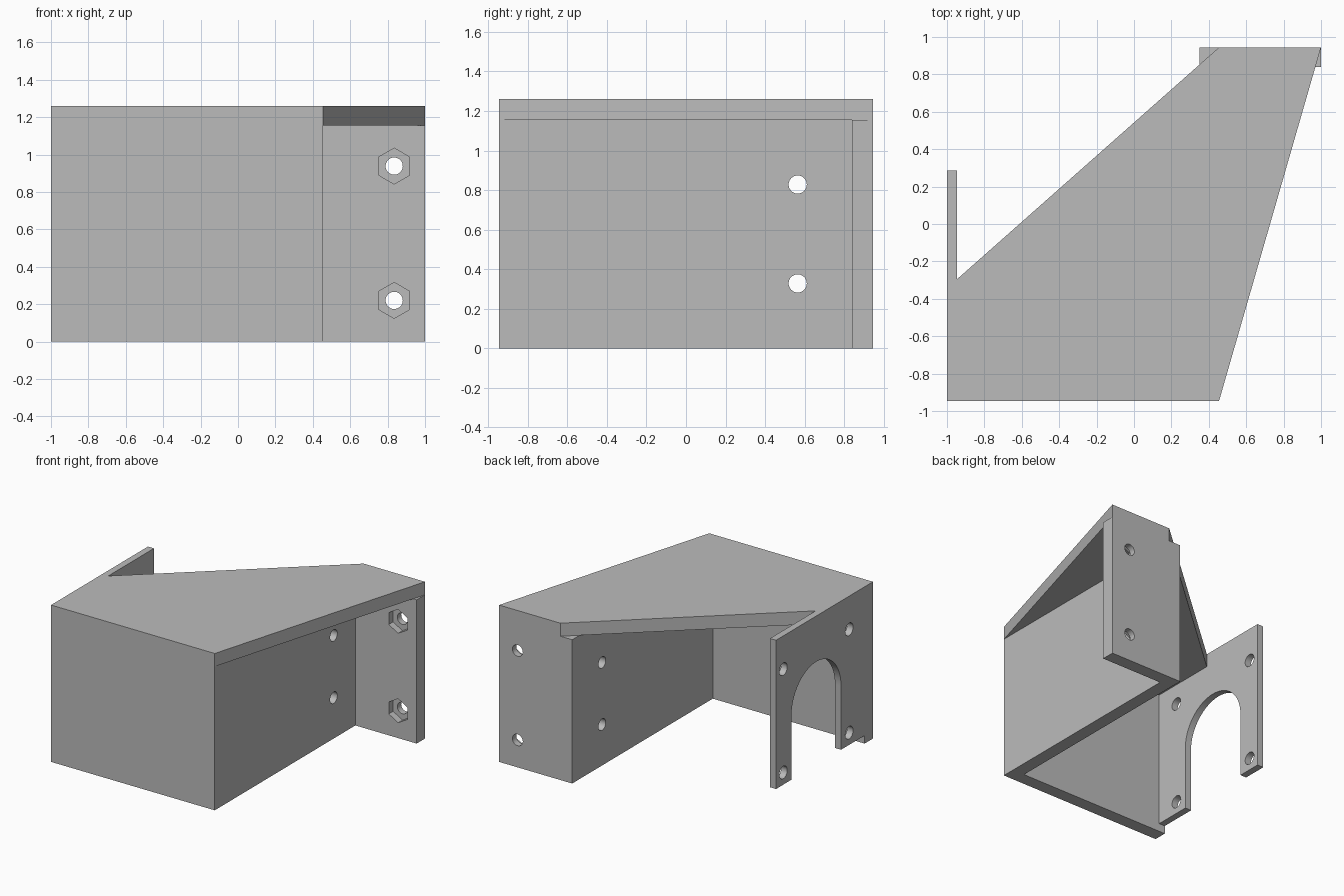
import bpy
import bmesh
from math import cos, sin, pi, radians
from mathutils import Vector

cube = bpy.data.objects.get("Cube")
if cube:
    bpy.data.objects.remove(cube, do_unlink=True)

# One plain grey plastic
grey = bpy.data.materials.new("plain grey")
grey.use_nodes = True
colour = (0.5, 0.5, 0.5, 1)
grey.diffuse_color = colour
grey.node_tree.nodes["Principled BSDF"].inputs["Base Color"].default_value = colour

AXES = {  # profile u, profile v, extrusion direction
    "x": (Vector((0, 1, 0)), Vector((0, 0, 1)), Vector((1, 0, 0))),
    "y": (Vector((1, 0, 0)), Vector((0, 0, 1)), Vector((0, 1, 0))),
    "z": (Vector((1, 0, 0)), Vector((0, 1, 0)), Vector((0, 0, 1))),
}


def extrude(name, profile, axis, low, high):
    """Solid made by pushing a flat outline along an axis."""
    u, v, w = AXES[axis]
    bm = bmesh.new()
    face = bm.faces.new([bm.verts.new(u * a + v * b + w * low) for a, b in profile])
    grown = bmesh.ops.extrude_face_region(bm, geom=[face])
    moved = [g for g in grown["geom"] if isinstance(g, bmesh.types.BMVert)]
    bmesh.ops.translate(bm, verts=moved, vec=w * (high - low))
    bmesh.ops.recalc_face_normals(bm, faces=bm.faces)
    mesh = bpy.data.meshes.new(name)
    bm.to_mesh(mesh)
    bm.free()
    mesh.materials.append(grey)
    obj = bpy.data.objects.new(name, mesh)
    bpy.context.scene.collection.objects.link(obj)
    return obj


def combine(target, tool, operation):
    """Apply a boolean and discard the tool."""
    mod = target.modifiers.new("combine", "BOOLEAN")
    mod.operation = operation
    mod.solver = "EXACT"
    mod.object = tool
    bpy.context.view_layer.objects.active = target
    bpy.ops.object.modifier_apply(modifier=mod.name)
    bpy.data.objects.remove(tool, do_unlink=True)


def ring(a, b, radius, sides, start=0.0):
    return [(a + radius * cos(start + 2 * pi * i / sides),
             b + radius * sin(start + 2 * pi * i / sides)) for i in range(sides)]


def drill(target, axis, a, b, low, high, radius=0.046, sides=32, start=0.0):
    tool = extrude("cutter", ring(a, b, radius, sides, start), axis, low, high)
    tool.hide_render = True
    combine(target, tool, "DIFFERENCE")


BACK, WALL, TOP = 0.945, 0.105, 1.26
UNDER = TOP - WALL
SIDE = 0.455            # outer face of the side wall
INNER = SIDE - WALL

# Front wall, side wall and rear flange in one bent outline
bracket = extrude("bracket", [
    (-1, -BACK), (SIDE, -BACK), (SIDE, BACK - WALL), (1, BACK - WALL),
    (1, BACK), (INNER, BACK), (INNER, WALL - BACK), (-1, WALL - BACK)], "z", 0, UNDER)

# Flange screw holes with hexagonal nut pockets on the front
for z in (0.22, 0.938):
    drill(bracket, "y", 0.835, z, 0.7, 1.1)
    drill(bracket, "y", 0.835, z, 0.7, BACK - WALL + 0.055, 0.096, 6, pi / 6)

# Side wall screw holes
for z in (0.328, 0.828):
    drill(bracket, "x", 0.565, z, 0.2, 0.6)

# Mounting plate with an arched slot open at the bottom
cy, cz, r = -0.225, 0.578, 0.315
foot = 0.065
arch = [(cy + r * cos(pi * i / 32), cz + r * sin(pi * i / 32)) for i in range(33)]
mount = extrude("mounting_plate", [
    (-0.9, foot), (cy - r, foot)] + arch[::-1] + [
    (cy + r, foot), (0.285, foot), (0.285, TOP), (-0.9, TOP)], "x", -1, -0.946)
for y in (cy - 0.418, cy + 0.418):
    for z in (cz - 0.415, cz + 0.415):
        drill(mount, "x", y, z, -1.1, -0.8, 0.05)

# Slanted top plate
top = extrude("top_plate", [
    (-1, -BACK), (SIDE, -BACK), (1, BACK), (SIDE, BACK),
    (-0.946, -0.295), (-1, -0.295)], "z", UNDER, TOP)

# Fuse into one solid
combine(bracket, top, "UNION")
combine(bracket, mount, "UNION")

# Merge flat faces, smooth only the round bores
bm = bmesh.new()
bm.from_mesh(bracket.data)
bmesh.ops.remove_doubles(bm, verts=bm.verts, dist=0.0001)
bmesh.ops.dissolve_limit(bm, angle_limit=radians(0.5), verts=bm.verts, edges=bm.edges)
bm.to_mesh(bracket.data)
bm.free()
bpy.ops.object.select_all(action="DESELECT")
bracket.select_set(True)
bpy.context.view_layer.objects.active = bracket
bpy.ops.object.shade_smooth_by_angle(angle=radians(30))
